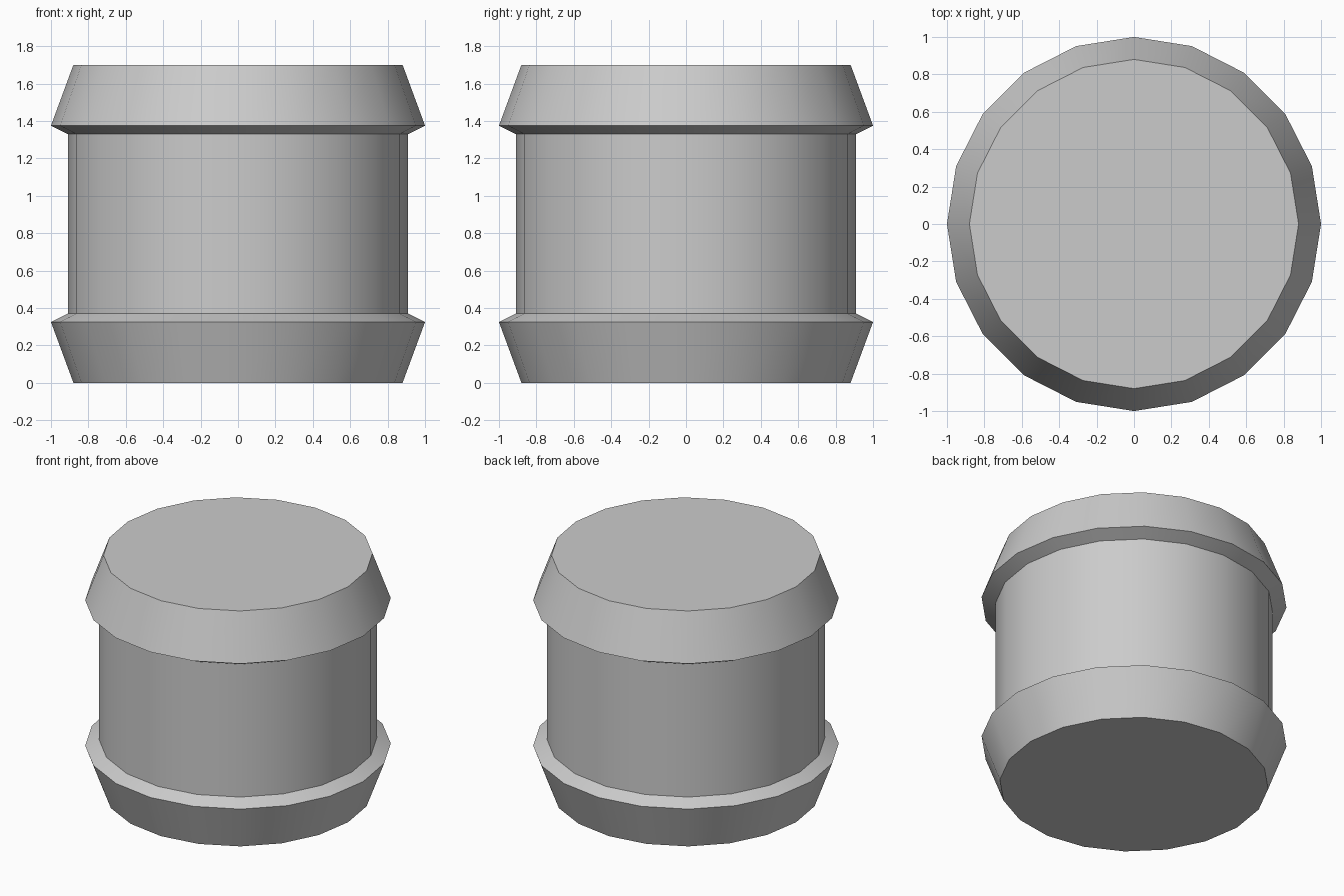
import bpy, bmesh, math

if "Cube" in bpy.data.objects:
    bpy.data.objects.remove(bpy.data.objects["Cube"])

SIDES = 20

# Barrel outline as (radius, height): base cap, lower rim, body, upper rim, top cap
PROFILE = [(0.88, 0.0), (1.0, 0.325), (0.91, 0.37),
           (0.91, 1.33), (1.0, 1.375), (0.88, 1.70)]


def lathe(name, profile, sides):
    bm = bmesh.new()
    rings = []
    for r, z in profile:
        angles = [2 * math.pi * i / sides for i in range(sides)]
        rings.append([bm.verts.new((r * math.cos(a), r * math.sin(a), z)) for a in angles])
    # Side walls
    for low, high in zip(rings, rings[1:]):
        for i in range(sides):
            j = (i + 1) % sides
            bm.faces.new((low[i], low[j], high[j], high[i]))
    # Flat ends
    bm.faces.new(rings[0][::-1])
    bm.faces.new(rings[-1])
    mesh = bpy.data.meshes.new(name)
    bm.to_mesh(mesh)
    bm.free()
    obj = bpy.data.objects.new(name, mesh)
    bpy.context.collection.objects.link(obj)
    return obj


barrel = lathe("barrel", PROFILE, SIDES)

# Smooth around the barrel, crisp at the rims
bpy.context.view_layer.objects.active = barrel
barrel.select_set(True)
bpy.ops.object.shade_smooth_by_angle(angle=math.radians(30))
